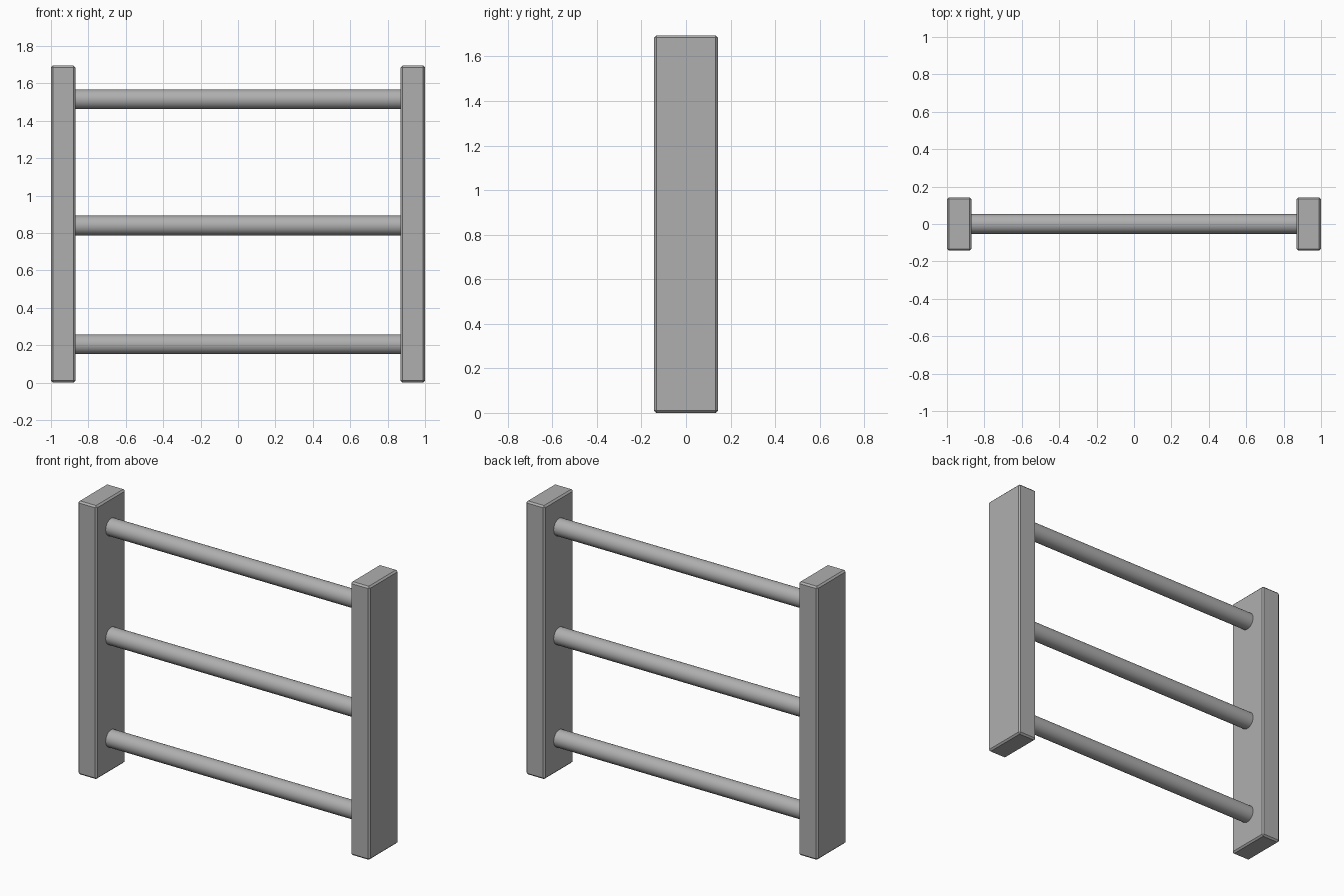
import bpy
import math

if "Cube" in bpy.data.objects:
    bpy.data.objects.remove(bpy.data.objects["Cube"])

POST_W, POST_D, HEIGHT = 0.13, 0.286, 1.695
RUNG_R = 0.053

# Dark grey for every part
grey = bpy.data.materials.new("dark_grey")
grey.diffuse_color = (0.43, 0.43, 0.43, 1)
grey.use_nodes = True
grey.node_tree.nodes["Principled BSDF"].inputs["Base Color"].default_value = grey.diffuse_color


def add_post(name, x):
    bpy.ops.mesh.primitive_cube_add(size=1, location=(x, 0, HEIGHT / 2))
    post = bpy.context.object
    post.name = name
    post.scale = (POST_W, POST_D, HEIGHT)
    bpy.ops.object.transform_apply(location=False, rotation=False, scale=True)
    post.data.materials.append(grey)
    bevel = post.modifiers.new("edge_chamfer", 'BEVEL')
    bevel.width = 0.01
    bevel.segments = 1


def add_rung(name, z):
    # Ends sit slightly inside the posts
    length = 2 * (1 - POST_W) + 0.04
    bpy.ops.mesh.primitive_cylinder_add(
        vertices=48, radius=RUNG_R, depth=length,
        location=(0, 0, z), rotation=(0, math.pi / 2, 0))
    rung = bpy.context.object
    rung.name = name
    rung.data.materials.append(grey)
    bpy.ops.object.shade_smooth_by_angle(angle=math.radians(30))


# Side posts
for side, sign in (("left", -1), ("right", 1)):
    add_post(side + "_post", sign * (1 - POST_W / 2))

# Round rungs
for level, z in (("bottom", 0.205), ("middle", 0.84), ("top", 1.515)):
    add_rung(level + "_rung", z)
